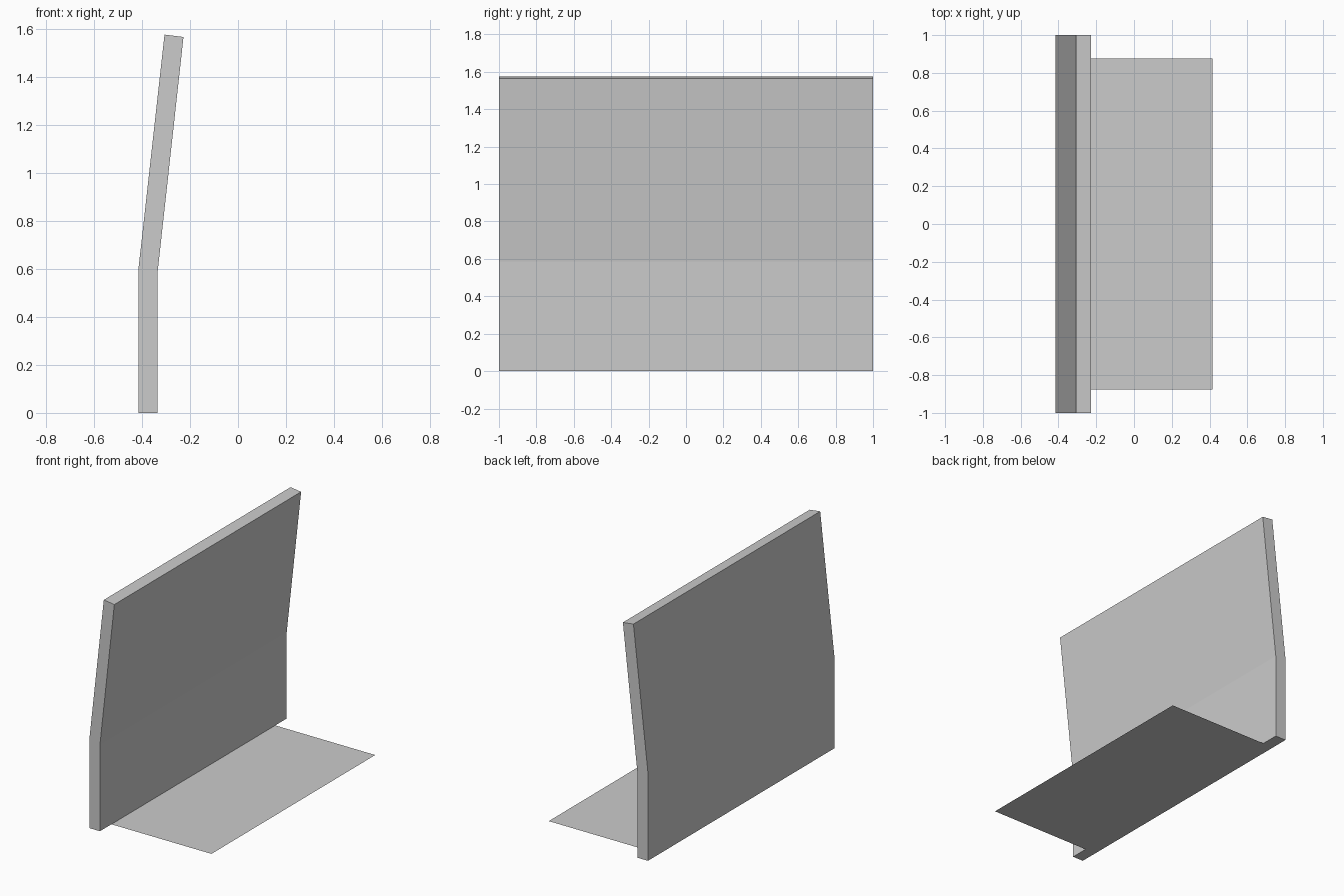
import bpy
import bmesh

cube = bpy.data.objects.get("Cube")
if cube:
    bpy.data.objects.remove(cube, do_unlink=True)

GREY = (0.6, 0.6, 0.6, 1.0)
grey = bpy.data.materials.new("plain grey")
grey.use_nodes = True
grey.diffuse_color = GREY
grey.node_tree.nodes["Principled BSDF"].inputs["Base Color"].default_value = GREY


def add_object(name, bm):
    mesh = bpy.data.meshes.new(name)
    bm.to_mesh(mesh)
    bm.free()
    mesh.materials.append(grey)
    obj = bpy.data.objects.new(name, mesh)
    bpy.context.collection.objects.link(obj)
    return obj


# Bent back panel: side profile in x and z, extruded along y
profile = [(-0.415, 0), (-0.335, 0), (-0.335, 0.585),
           (-0.227, 1.565), (-0.306, 1.575), (-0.415, 0.595)]
bm = bmesh.new()
face = bm.faces.new([bm.verts.new((x, -1, z)) for x, z in profile])
extruded = bmesh.ops.extrude_face_region(bm, geom=[face])["geom"]
bmesh.ops.translate(bm, vec=(0, 2, 0),
                    verts=[v for v in extruded if isinstance(v, bmesh.types.BMVert)])
bmesh.ops.recalc_face_normals(bm, faces=bm.faces)
add_object("back_panel", bm)

# Thin floor sheet, starting at the foot of the panel
inner, outer, half_width = -0.335, 0.415, 0.877
bm = bmesh.new()
corners = [(inner, -half_width), (outer, -half_width),
           (outer, half_width), (inner, half_width)]
bm.faces.new([bm.verts.new((x, y, 0)) for x, y in corners])
add_object("floor_sheet", bm)
